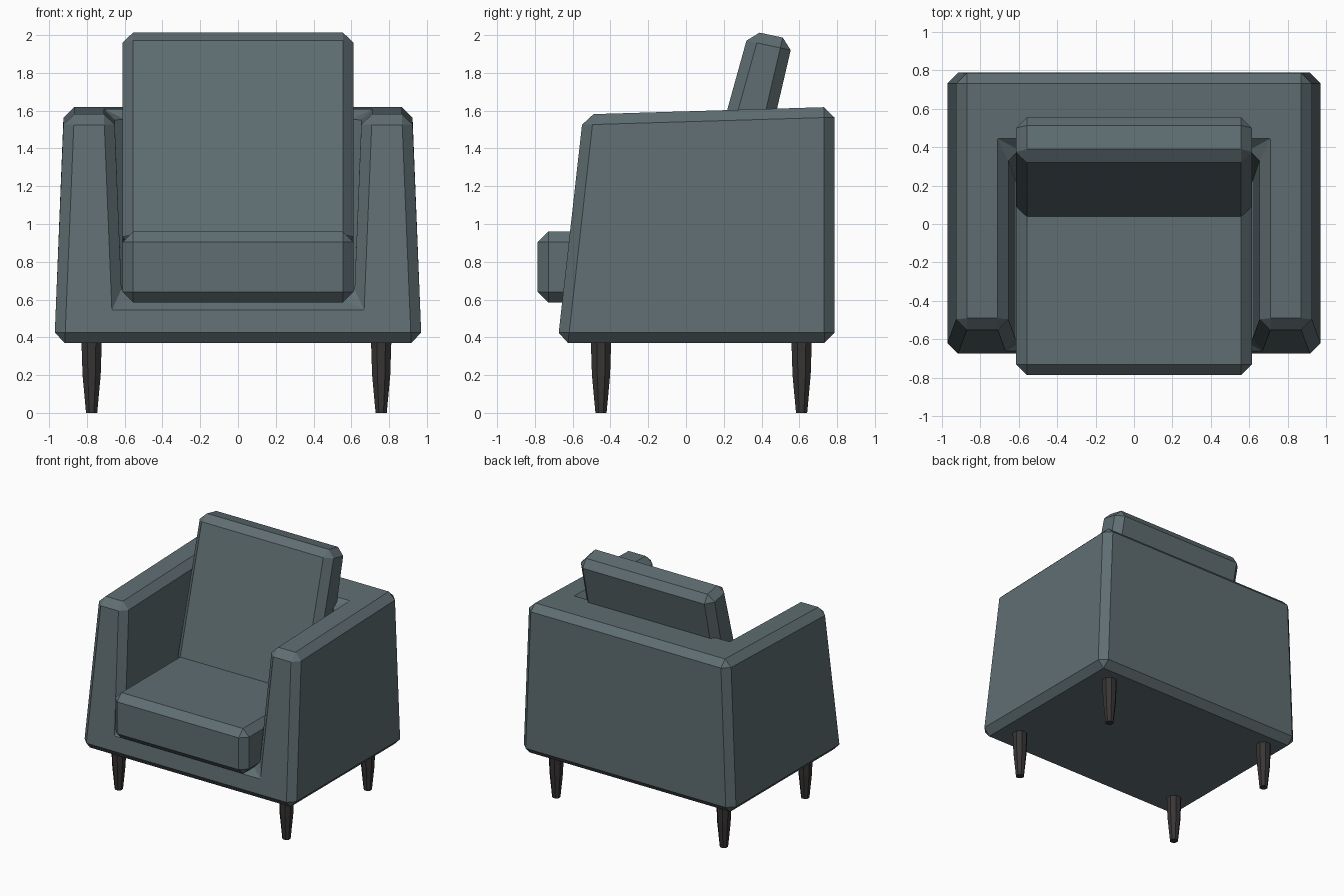
import bpy, bmesh, math

if "Cube" in bpy.data.objects:
    bpy.data.objects.remove(bpy.data.objects["Cube"])


def material(name, color):
    m = bpy.data.materials.new(name)
    m.diffuse_color = color
    m.use_nodes = True
    m.node_tree.nodes["Principled BSDF"].inputs["Base Color"].default_value = m.diffuse_color
    return m


FABRIC = material("fabric", (0.115, 0.155, 0.168, 1))
WOOD = material("dark_wood", (0.04, 0.036, 0.035, 1))


def add_mesh(name, verts, faces, mat, bevel=0):
    me = bpy.data.meshes.new(name)
    me.from_pydata(verts, [], faces)
    bm = bmesh.new()
    bm.from_mesh(me)
    bmesh.ops.recalc_face_normals(bm, faces=bm.faces)
    bm.to_mesh(me)
    bm.free()
    me.materials.append(mat)
    ob = bpy.data.objects.new(name, me)
    bpy.context.collection.objects.link(ob)
    if bevel:
        mod = ob.modifiers.new("chamfer", 'BEVEL')
        mod.width = bevel
        mod.segments = 1
        mod.limit_method = 'ANGLE'
        mod.angle_limit = math.radians(30)
    return ob


def cushion(name, profile, half_width, bevel):
    # extrude a four-point side profile (y, z) across x
    verts = [(x, y, z) for x in (-half_width, half_width) for y, z in profile]
    faces = [(0, 1, 2, 3), (4, 5, 6, 7)]
    faces += [(i, (i + 1) % 4, (i + 1) % 4 + 4, i + 4) for i in range(4)]
    return add_mesh(name, verts, faces, FABRIC, bevel)


def front_y(z):
    return -0.68 + (z - 0.37) * 0.112


# body: tapered shell with arms and back wrapped around a seat well
verts = []
for s in (-1, 1):
    verts += [
        (s * 0.972, front_y(0.37), 0.37),     # 0 outer bottom front
        (s * 0.972, 0.787, 0.37),             # 1 outer bottom back
        (s * 0.922, 0.785, 1.62),             # 2 outer top back
        (s * 0.922, front_y(1.58), 1.58),     # 3 outer top front
        (s * 0.655, front_y(1.58), 1.58),     # 4 inner top front
        (s * 0.615, front_y(0.60), 0.60),     # 5 inner floor front
        (s * 0.655, 0.39, 1.608),             # 6 inner top back
        (s * 0.615, 0.27, 0.60),              # 7 inner floor back
    ]
faces = [(0, 1, 9, 8), (1, 2, 10, 9),
         (0, 8, 11, 12, 13, 5, 4, 3),
         (3, 4, 6, 14, 12, 11, 10, 2),
         (5, 13, 15, 7), (6, 7, 15, 14)]
for o in (0, 8):
    faces += [(o, o + 1, o + 2, o + 3), (o + 4, o + 5, o + 7, o + 6)]
add_mesh("body", verts, faces, FABRIC, 0.055)

# loose cushions
cushion("seat_cushion", [(-0.785, 0.585), (0.30, 0.585), (0.30, 0.96), (-0.785, 0.96)], 0.612, 0.056)
cushion("back_cushion", [(0.02, 0.89), (0.30, 0.83), (0.567, 1.975), (0.335, 2.025)], 0.612, 0.056)

# four tapered legs: eight-sided rings (z, radius)
RINGS = [(0.0, 0.032), (0.20, 0.052), (0.40, 0.059)]
N = 8
for row, cy in (("front", -0.45), ("back", 0.612)):
    for side, cx in (("left", -0.775), ("right", 0.758)):
        lv = []
        for z, r in RINGS:
            for k in range(N):
                a = 2 * math.pi * (k + 0.5) / N
                lv.append((cx + r * math.cos(a), cy + r * math.sin(a), z))
        lf = [tuple(range(N)), tuple(range(2 * N, 3 * N))]
        for j in (0, N):
            lf += [(j + k, j + (k + 1) % N, j + N + (k + 1) % N, j + N + k) for k in range(N)]
        add_mesh(f"{row}_{side}_leg", lv, lf, WOOD)
